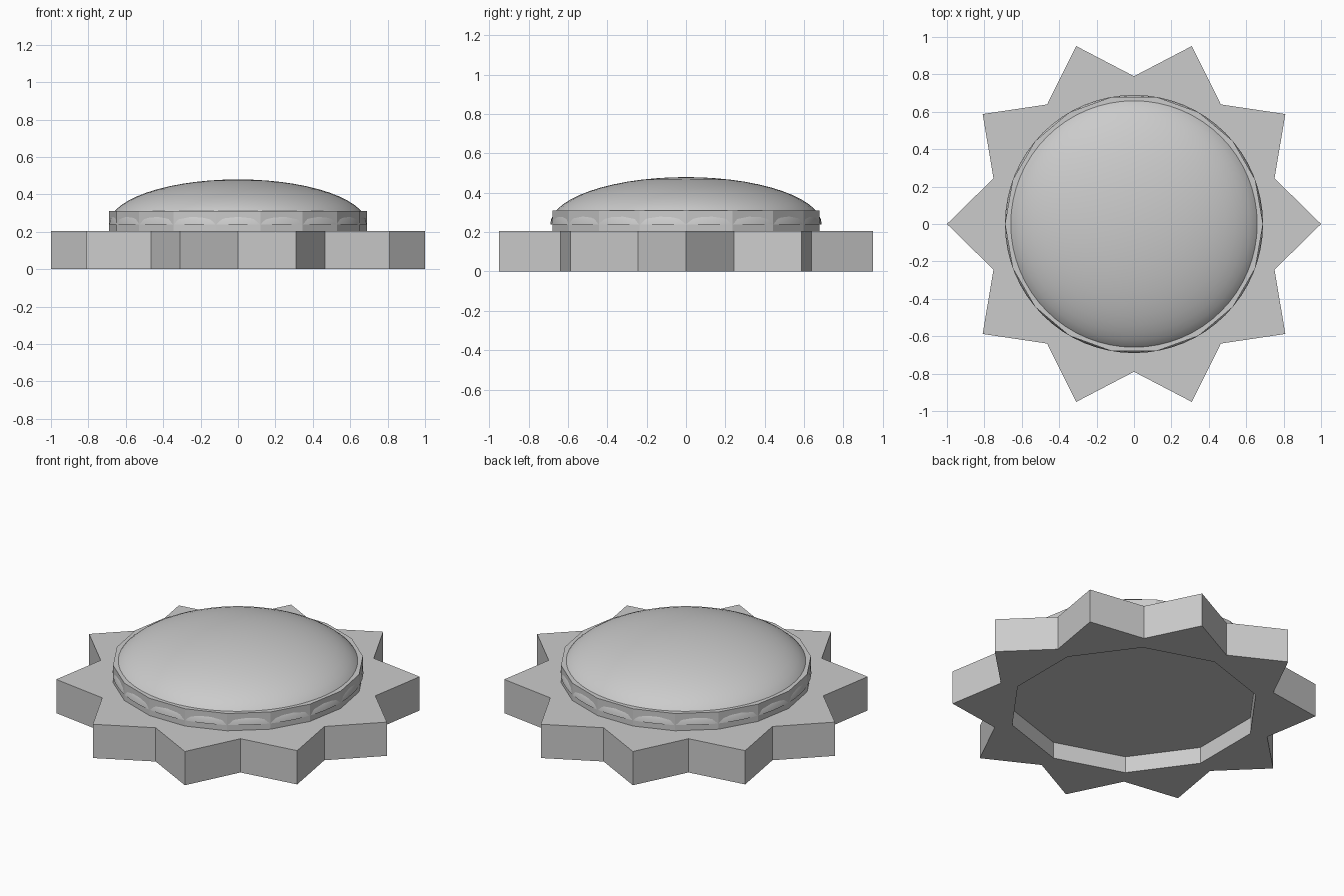
import bpy
import bmesh
from math import sin, cos, pi

cube = bpy.data.objects.get("Cube")
if cube:
    bpy.data.objects.remove(cube)

POINTS = 10
TIP_R, NOTCH_R, RECESS_R = 1.0, 0.79, 0.69
BASE_H, RECESS_H = 0.205, 0.1
RING_R, RING_TOP = 0.69, 0.31
DOME_Z, DOME_H = 0.24, 0.24

grey = bpy.data.materials.new("light grey")
grey.use_nodes = True
grey.diffuse_color = (0.6, 0.6, 0.6, 1)
grey.node_tree.nodes["Principled BSDF"].inputs["Base Color"].default_value = (0.6, 0.6, 0.6, 1)


def finish(bm, name):
    bmesh.ops.recalc_face_normals(bm, faces=bm.faces)
    mesh = bpy.data.meshes.new(name)
    bm.to_mesh(mesh)
    bm.free()
    obj = bpy.data.objects.new(name, mesh)
    bpy.context.collection.objects.link(obj)
    mesh.materials.append(grey)
    return obj


def loop(bm, radii, count, z, offset=0.0):
    """Closed loop of vertices whose radius cycles through radii."""
    verts = []
    for i in range(count):
        a = offset + 2 * pi * i / count
        r = radii[i % len(radii)]
        verts.append(bm.verts.new((r * cos(a), r * sin(a), z)))
    return verts


def bridge(bm, low, high):
    n = len(low)
    for i in range(n):
        j = (i + 1) % n
        bm.faces.new((low[i], low[j], high[j], high[i]))


# Star base with a ten-sided recess underneath
bm = bmesh.new()
bottom = loop(bm, (TIP_R, NOTCH_R), POINTS * 2, 0)
top = loop(bm, (TIP_R, NOTCH_R), POINTS * 2, BASE_H)
rim = loop(bm, (RECESS_R,), POINTS, 0, pi / POINTS)
floor = loop(bm, (RECESS_R,), POINTS, RECESS_H, pi / POINTS)
bridge(bm, bottom, top)
bridge(bm, rim, floor)
bm.faces.new(top)
bm.faces.new(floor)
for i in range(POINTS):
    bm.faces.new((bottom[2 * i - 1], bottom[2 * i], bottom[2 * i + 1], rim[i], rim[i - 1]))
finish(bm, "star_base")

# Faceted collar around the dome
bm = bmesh.new()
low = loop(bm, (RING_R,), 18, BASE_H)
high = loop(bm, (RING_R,), 18, RING_TOP)
bridge(bm, low, high)
bm.faces.new(high)
finish(bm, "collar")

# Flattened smooth dome
bm = bmesh.new()
STEPS, SIDES = 14, 64
rows = []
for k in range(STEPS):
    t = pi / 2 * k / STEPS
    rows.append(loop(bm, (RING_R * cos(t),), SIDES, DOME_Z + DOME_H * sin(t)))
for a, b in zip(rows, rows[1:]):
    bridge(bm, a, b)
apex = bm.verts.new((0, 0, DOME_Z + DOME_H))
for i in range(SIDES):
    bm.faces.new((rows[-1][i - 1], rows[-1][i], apex))
dome = finish(bm, "dome")
for poly in dome.data.polygons:
    poly.use_smooth = True
